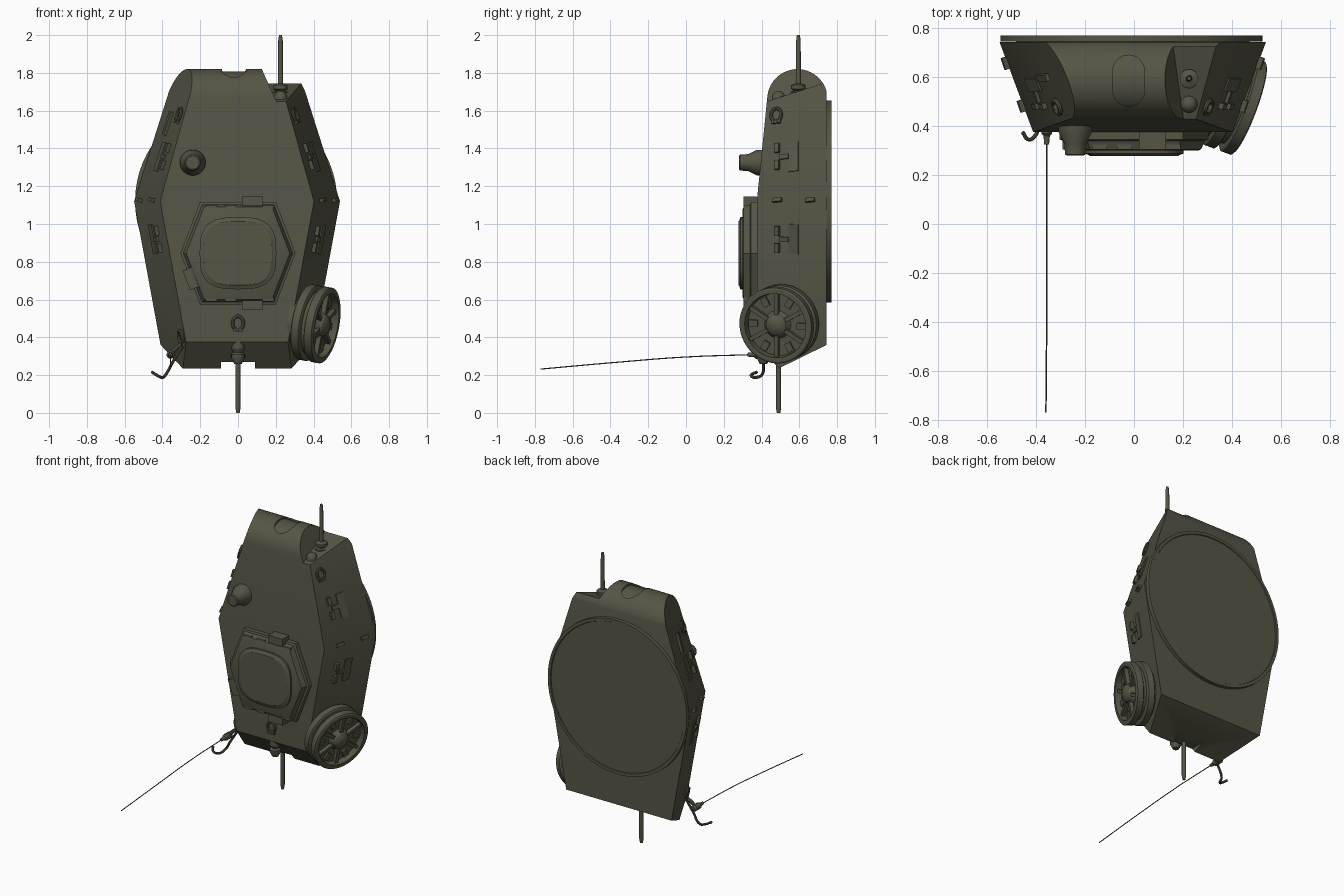
import bpy, bmesh, math
from mathutils import Matrix, Vector

if bpy.data.objects.get("Cube"):
    bpy.data.objects.remove(bpy.data.objects["Cube"])

olive = bpy.data.materials.new("olive_drab")
olive.use_nodes = True
olive.diffuse_color = (0.092, 0.09, 0.06, 1)
olive.node_tree.nodes["Principled BSDF"].inputs["Base Color"].default_value = (0.092, 0.09, 0.06, 1)
olive.node_tree.nodes["Principled BSDF"].inputs["Roughness"].default_value = 0.8
parts = []


def add(name, mesh):
    ob = bpy.data.objects.new(name, mesh)
    bpy.context.scene.collection.objects.link(ob)
    mesh.materials.clear()
    mesh.materials.append(olive)
    parts.append(ob)
    return ob


def finish(name, bm):
    bmesh.ops.recalc_face_normals(bm, faces=bm.faces)
    mesh = bpy.data.meshes.new(name)
    bm.to_mesh(mesh)
    bm.free()
    return add(name, mesh)


def loft_bm(outline, levels, mat, ring=False):
    # Stack scaled copies of an outline along local z
    bm = bmesh.new()
    rows = [[bm.verts.new(mat @ Vector((x * s, y * s, h))) for x, y in outline] for h, s in levels]
    n = len(outline)
    for a, b in zip(rows, rows[1:] + (rows[:1] if ring else [])):
        for i in range(n):
            bm.faces.new((a[i], a[(i + 1) % n], b[(i + 1) % n], b[i]))
    if not ring:
        bm.faces.new(rows[0])
        bm.faces.new(rows[-1])
    return bm


def loft(name, outline, levels, mat, ring=False):
    return finish(name, loft_bm(outline, levels, mat, ring))


def circle(n=32):
    return [(math.cos(2 * math.pi * i / n), math.sin(2 * math.pi * i / n)) for i in range(n)]


def box(name, size, mat):
    bm = bmesh.new()
    bmesh.ops.create_cube(bm, size=1, matrix=mat @ Matrix.Diagonal((*size, 1)))
    return finish(name, bm)


def tube(name, pts, radius, cyclic=False):
    cu = bpy.data.curves.new(name, "CURVE")
    cu.dimensions = "3D"
    cu.bevel_depth, cu.bevel_resolution, cu.resolution_u = radius, 2, 6
    cu.use_fill_caps = True
    sp = cu.splines.new("BEZIER")
    sp.bezier_points.add(len(pts) - 1)
    for bp, p in zip(sp.bezier_points, pts):
        bp.co = p
        bp.handle_left_type = bp.handle_right_type = "AUTO"
    sp.use_cyclic_u = cyclic
    tmp = bpy.data.objects.new(name + "_path", cu)
    mesh = bpy.data.meshes.new_from_object(tmp)
    bpy.data.objects.remove(tmp)
    return add(name, mesh)


def cut(ob, cutter):
    mod = ob.modifiers.new("cut", "BOOLEAN")
    mod.operation, mod.solver, mod.object = "DIFFERENCE", "EXACT", cutter
    bpy.context.view_layer.update()
    mesh = bpy.data.meshes.new_from_object(ob.evaluated_get(bpy.context.evaluated_depsgraph_get()))
    ob.modifiers.clear()
    ob.data = mesh
    parts.remove(cutter)
    bpy.data.objects.remove(cutter)


def roof(x, y, z):
    # Local z points out of the roof, towards -y
    return Matrix.Translation((x, y, z)) @ Matrix.Rotation(math.pi / 2, 4, "X")


LEAN, UP, DOWN, MID, BACK = 0.373, 0.317, -0.184, 1.12, 0.745


def side(sign, y, z):
    # Frame lying on a sloped side wall, local z outward
    k = UP if z >= MID else DOWN
    half = 0.54 if sign > 0 else 0.55
    x = half - k * (z - MID) - LEAN * (BACK - y)
    n = Vector((sign, -LEAN, k)).normalized()
    v = Vector((-sign * k, 0, 1)).normalized()
    v = (v - n * v.dot(n)).normalized()
    m = Matrix((v.cross(n), v, n)).transposed().to_4x4()
    return Matrix.Translation((sign * x, y, z)) @ m


# Turret shell: side profile extruded across, trimmed by sloped walls
profile = [(0.59 + 0.16 * math.cos(a), 1.66 + 0.16 * math.sin(a))
           for a in (math.radians(d) for d in range(15, 176, 8))]
profile += [(0.375, 1.12), (0.375, 0.375), (0.49, 0.235), (BACK, 0.36)]
across = Matrix(((0, 0, 1, 0), (1, 0, 0, 0), (0, 1, 0, 0), (0, 0, 0, 1)))
walls = []
for s in (-1, 1):
    for z in (1.5, 0.7):
        m = side(s, 0.6, z)
        walls.append((m.translation, m.col[2].to_3d()))
shelf = (Vector((0, 0.43, 1.65)), Vector((0, -0.32, 1)))
cheek = (Vector((0.18, 0.6, 1.7)), Vector((1, 0, 0.45)))


def shell(name, planes):
    bm = loft_bm(profile, [(-0.8, 1), (0.8, 1)], across)
    for co, no in planes:
        bmesh.ops.bisect_plane(bm, geom=bm.verts[:] + bm.edges[:] + bm.faces[:], dist=1e-5,
                               plane_co=co, plane_no=no, clear_outer=True)
        bmesh.ops.holes_fill(bm, edges=[e for e in bm.edges if e.is_boundary], sides=0)
    return finish(name, bm)


body = shell("turret_body", walls + [shelf])
mantlet = shell("gun_mantlet", walls + [(shelf[0], -shelf[1]), cheek])
cut(body, box("rear_notch_cutter", (0.18, 0.2, 0.1), Matrix.Translation((0, 0.48, 0.22))))

# Rounded gun port with a recessed floor
capsule = [(0.065 * x, 0.065 * y + (0.04 if y > 0 else -0.04)) for x, y in circle(24)]
cut(mantlet, loft("gun_port_cutter", capsule, [(1.73, 1), (1.9, 1)], Matrix.Translation((-0.022, 0.585, 0))))
loft("gun_port_floor", circle(48), [(-0.09, 0.148), (0.05, 0.148)],
     Matrix.Translation((0, 0.59, 1.66)) @ across)

# Turret ring on the underside
loft("turret_ring", circle(64), [(0, 0.535), (-0.025, 0.535), (-0.025, 0.515), (-0.02, 0.512)],
     roof(-0.01, BACK, MID))

# Hexagonal cupola with lid and periscope blocks
hexagon = [(0.2, 0.272), (-0.2, 0.272), (-0.305, 0), (-0.2, -0.272), (0.2, -0.272), (0.305, 0)]
cupola = roof(0, 0.38, 0.845)
loft("cupola_base", hexagon, [(0, 1), (0.035, 1), (0.04, 0.95), (0.075, 0.9), (0.08, 0.86)], cupola)
rounded = [(math.copysign(abs(x) ** 0.66, x), math.copysign(abs(y) ** 0.66, y) * 0.94) for x, y in circle(40)]
loft("cupola_lid", rounded, [(0.07, 0.203), (0.092, 0.203), (0.097, 0.187), (0.102, 0.18)], cupola)
for x, z, turn in ((0.075, 0.275, 0), (0.075, -0.275, 0), (-0.25, -0.135, 69)):
    box("cupola_block", (0.11, 0.05, 0.07),
        cupola @ Matrix.Translation((x, z, 0.04)) @ Matrix.Rotation(math.radians(-turn), 4, "Z"))
for z in (0.245, -0.245):
    for x in (-0.14, -0.04, 0.16):
        box("cupola_vision_slit", (0.06, 0.02, 0.02), cupola @ Matrix.Translation((x, z, 0.066)))

# Roof periscope
loft("roof_periscope", circle(), [(-0.02, 0.068), (0.02, 0.068), (0.065, 0.045), (0.11, 0.042),
                                  (0.115, 0.035)], roof(-0.24, 0.395, 1.325))

# Antenna and dome on the shelf
loft("shelf_antenna", circle(16), [(1.65, 0.042), (1.7, 0.042), (1.705, 0.025), (1.715, 0.038),
                                   (1.735, 0.038), (1.745, 0.014), (1.97, 0.012), (2.0, 0.008)],
     Matrix.Translation((0.225, 0.595, 0)))
dome = [(0.035 * math.sin(a), 0.035 * math.cos(a)) for a in (0, 0.4, 0.8, 1.2, 1.5)]
loft("shelf_dome", circle(20), [(-0.02, 0.035)] + dome, Matrix.Translation((0.225, 0.49, 1.67)))

# Rear antenna and its mount
loft("rear_antenna", circle(16), [(0, 0.009), (0.03, 0.014), (0.28, 0.014)], Matrix.Translation((0, 0.49, 0)))
loft("rear_antenna_mount", circle(16), [(0.26, 0.02), (0.29, 0.036), (0.31, 0.036), (0.32, 0.024),
                                        (0.34, 0.036), (0.375, 0.036), (0.39, 0.022)],
     Matrix.Translation((0, 0.41, 0)))


def lifting_eye(mat):
    tube("lifting_eye", [mat @ Vector((0.028 * x, 0.036 * y, 0.008)) for x, y in circle(10)], 0.009, True)
    box("lifting_eye_foot", (0.05, 0.02, 0.02), mat @ Matrix.Translation((0, -0.036, 0.005)))


lifting_eye(roof(0, 0.375, 0.475))

# Side wall fittings, mirrored
for s in (-1, 1):
    for z in (1.355, 0.92):
        for y, dz, w, h, d in ((0.57, 0, 0.055, 0.16, 0.014), (0.52, 0, 0.05, 0.025, 0.024),
                               (0.485, 0.045, 0.025, 0.05, 0.04), (0.485, -0.045, 0.025, 0.05, 0.04)):
            box("stowage_bracket", (w, h, d), side(s, y, z + dz))
    for y in (0.485, 0.66):
        box("side_tab", (0.05, 0.02, 0.04), side(s, y, 1.125))
    lifting_eye(side(s, 0.48, 1.575))
lifting_eye(side(-1, 0.42, 0.4))
box("side_rail", (0.03, 0.13, 0.03), side(-1, 0.6, 1.53))

# Spare road wheel on the left wall
wheel = side(1, 0.52, 0.485)
for h in (0.015, 0.09):
    loft("wheel_rim", circle(48), [(h, 0.195), (h + 0.005, 0.203), (h + 0.045, 0.203),
                                   (h + 0.05, 0.195), (h + 0.05, 0.172), (h, 0.165)], wheel, True)
loft("wheel_drum", circle(48), [(-0.02, 0.17), (0.1, 0.17)], wheel)
loft("wheel_hub", circle(24), [(0.1, 0.075), (0.115, 0.062), (0.135, 0.055), (0.15, 0.035), (0.155, 0.012)], wheel)
for i in range(6):
    box("wheel_spoke", (0.13, 0.022, 0.03),
        wheel @ Matrix.Rotation(math.radians(60 * i + 30), 4, "Z") @ Matrix.Translation((0.11, 0, 0.11)))
    box("wheel_rib", (0.05, 0.035, 0.015),
        wheel @ Matrix.Rotation(math.radians(60 * i), 4, "Z") @ Matrix.Translation((0.135, 0, 0.105)))

# Whip aerial with its fitting, and a tow hook
loft("aerial_fitting", circle(12), [(-0.04, 0.012), (-0.03, 0.022), (0.02, 0.022), (0.03, 0.013),
                                    (0.065, 0.01)], roof(-0.357, 0.39, 0.308))
tube("aerial_bracket", [(-0.29, 0.42, 0.37), (-0.33, 0.41, 0.34), (-0.357, 0.4, 0.308)], 0.012)
tube("whip_aerial", [(-0.357, 0.34, 0.308), (-0.357, 0, 0.296), (-0.357, -0.4, 0.265),
                     (-0.36, -0.77, 0.232)], 0.003)
tube("hook", [(-0.29, 0.42, 0.36), (-0.345, 0.41, 0.27), (-0.385, 0.4, 0.2), (-0.405, 0.36, 0.188),
              (-0.43, 0.345, 0.2), (-0.455, 0.375, 0.216)], 0.008)

# Smooth shading with sharp creases
bpy.ops.object.select_all(action="DESELECT")
for ob in parts:
    ob.select_set(True)
bpy.context.view_layer.objects.active = body
bpy.ops.object.shade_smooth_by_angle(angle=math.radians(30))
